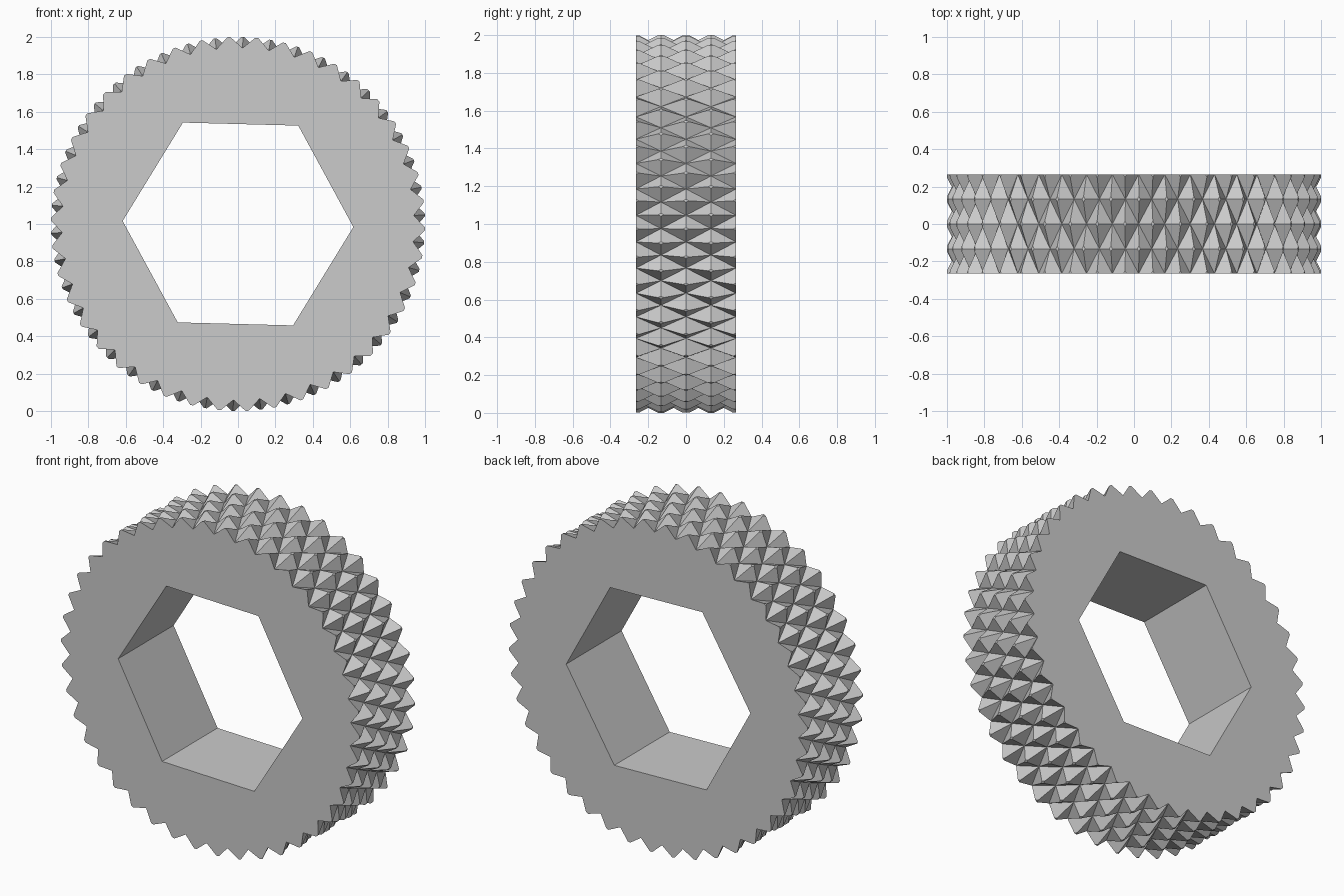
import bpy
import bmesh
from math import cos, sin, pi, radians

cube = bpy.data.objects.get("Cube")
if cube:
    bpy.data.objects.remove(cube, do_unlink=True)

TEETH = 42                 # teeth around the rim
ROWS = 4                   # knurl steps across the width
HALF_WIDTH = 0.265
PEAK, VALLEY, CLIP = 1.008, 0.941, 1.0
HOLE = 0.617
TURN = radians(-1.5)

grey = bpy.data.materials.new("light_grey")
grey.use_nodes = True
colour = (0.6, 0.6, 0.6, 1)
grey.diffuse_color = colour
grey.node_tree.nodes["Principled BSDF"].inputs["Base Color"].default_value = colour


def add_object(name, bm):
    bmesh.ops.recalc_face_normals(bm, faces=bm.faces)
    mesh = bpy.data.meshes.new(name)
    bm.to_mesh(mesh)
    bm.free()
    mesh.materials.append(grey)
    obj = bpy.data.objects.new(name, mesh)
    bpy.context.collection.objects.link(obj)
    return obj


def prism(name, sides, radius):
    # straight prism along z, longer than the ring, first corner on +x
    bm = bmesh.new()
    base = [bm.verts.new((radius * cos(2 * pi * k / sides),
                          radius * sin(2 * pi * k / sides), -0.5)) for k in range(sides)]
    face = bm.faces.new(base)
    top = bmesh.ops.extrude_face_region(bm, geom=[face])["geom"]
    bmesh.ops.translate(bm, vec=(0, 0, 1),
                        verts=[v for v in top if isinstance(v, bmesh.types.BMVert)])
    return add_object(name, bm)


# Knurled body: peaks and valleys alternate around and across the rim
count = TEETH * 2
bm = bmesh.new()
grid = []
for j in range(ROWS + 1):
    z = HALF_WIDTH * (2 * j / ROWS - 1)
    row = []
    for i in range(count):
        r = PEAK if (i + j) % 2 == 0 else VALLEY
        a = pi * i / TEETH
        row.append(bm.verts.new((r * cos(a), r * sin(a), z)))
    grid.append(row)

for j in range(ROWS):
    for i in range(count):
        n = (i + 1) % count
        a, b, c, d = grid[j][i], grid[j][n], grid[j + 1][n], grid[j + 1][i]
        # each cell folds along the line joining its two valleys
        if (i + j) % 2 == 0:
            tris = ((a, b, d), (b, c, d))
        else:
            tris = ((a, b, c), (a, c, d))
        for t in tris:
            bm.faces.new(t)
bm.faces.new(list(reversed(grid[0])))
bm.faces.new(grid[-1])
ring = add_object("knurled_ring", bm)

# Blunt the tooth tips, then cut the hexagonal bore
tip_trim = prism("tip_trim", TEETH * 4, CLIP)
hex_bore = prism("hex_bore", 6, HOLE)
for cutter, operation in ((tip_trim, 'INTERSECT'), (hex_bore, 'DIFFERENCE')):
    mod = ring.modifiers.new(cutter.name, 'BOOLEAN')
    mod.object = cutter
    mod.operation = operation
    mod.solver = 'EXACT'

bpy.context.view_layer.update()
finished = bpy.data.meshes.new_from_object(
    ring.evaluated_get(bpy.context.evaluated_depsgraph_get()))
ring.modifiers.clear()
ring.data = finished
finished.name = "knurled_ring"
finished.materials.clear()
finished.materials.append(grey)
for face in finished.polygons:
    face.material_index = 0
    face.use_smooth = False
for cutter in (tip_trim, hex_bore):
    bpy.data.objects.remove(cutter, do_unlink=True)

# Stand the ring upright with its axis front to back
ring.rotation_mode = 'ZXY'
ring.rotation_euler = (radians(90), 0, TURN)
ring.location = (0, 0, 1)
